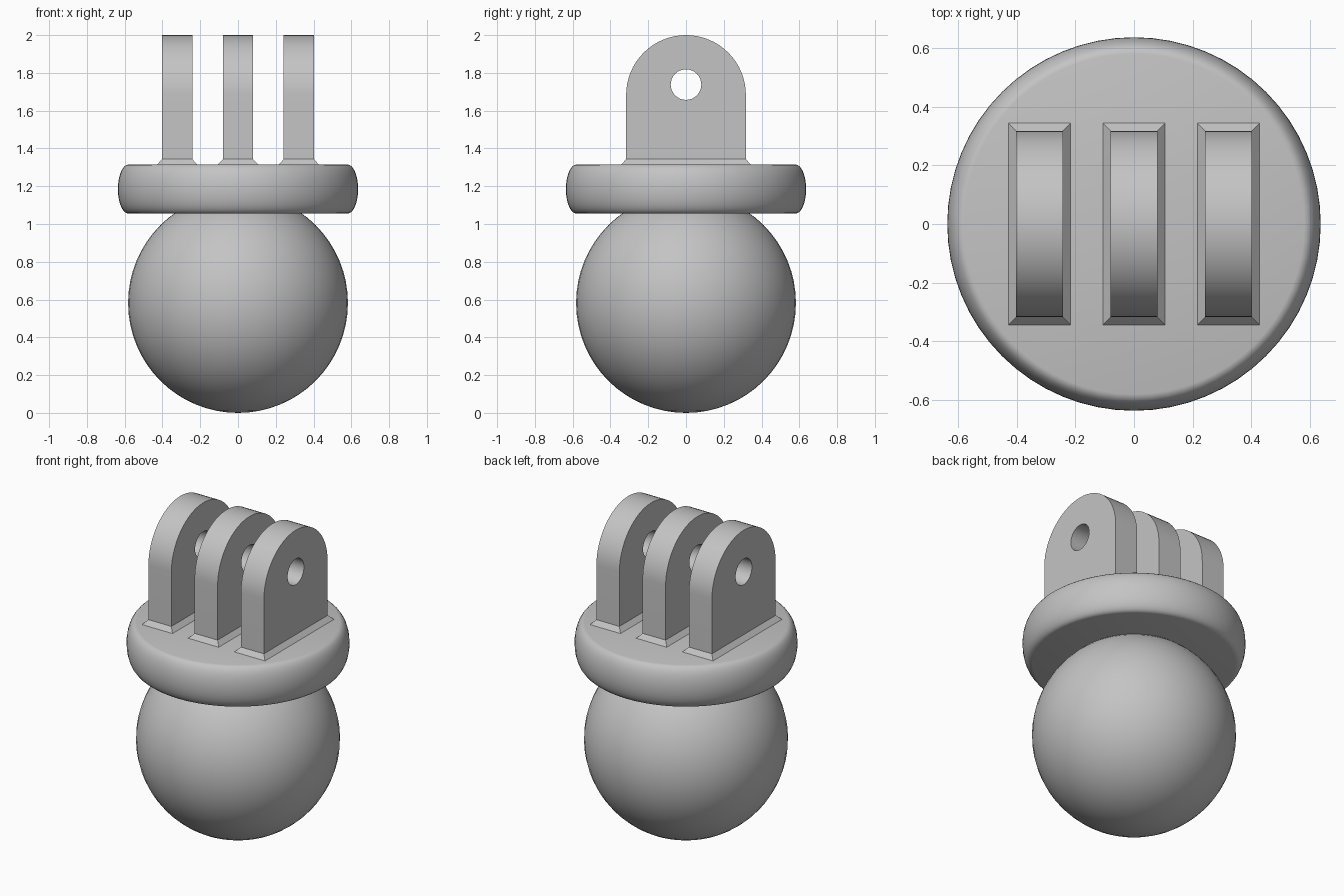
import bpy, bmesh, math
from mathutils import Matrix

if "Cube" in bpy.data.objects:
    bpy.data.objects.remove(bpy.data.objects["Cube"], do_unlink=True)

GREY = (0.55, 0.55, 0.55, 1)
grey = bpy.data.materials.new("plain grey")
grey.use_nodes = True
grey.diffuse_color = GREY
grey.node_tree.nodes["Principled BSDF"].inputs["Base Color"].default_value = GREY


def finish(name, bm):
    """Turn a bmesh into a smooth shaded object with sharp edges kept."""
    bmesh.ops.remove_doubles(bm, verts=bm.verts, dist=0.0001)
    bmesh.ops.recalc_face_normals(bm, faces=bm.faces)
    mesh = bpy.data.meshes.new(name)
    bm.to_mesh(mesh)
    bm.free()
    mesh.materials.append(grey)
    obj = bpy.data.objects.new(name, mesh)
    bpy.context.collection.objects.link(obj)
    bpy.ops.object.select_all(action='DESELECT')
    obj.select_set(True)
    bpy.context.view_layer.objects.active = obj
    bpy.ops.object.shade_smooth_by_angle(angle=math.radians(32))
    return obj


def arc(cx, cy, rx, ry, start, end, steps):
    angles = [math.radians(start + (end - start) * i / steps) for i in range(steps + 1)]
    return [(cx + rx * math.cos(a), cy + ry * math.sin(a)) for a in angles]


# Ball
R = 0.582
bm = bmesh.new()
bmesh.ops.create_uvsphere(bm, u_segments=48, v_segments=32, radius=R,
                          matrix=Matrix.Translation((0, 0, R)))
finish("ball", bm)

# Collar disc with a rounded rim, turned about the z axis
bm = bmesh.new()
profile = [(0, 1.055)] + arc(0.58, 1.185, 0.056, 0.13, -90, 90, 14) + [(0, 1.315)]
verts = [bm.verts.new((r, 0, z)) for r, z in profile]
edges = [bm.edges.new(pair) for pair in zip(verts, verts[1:])]
bmesh.ops.spin(bm, geom=verts + edges, cent=(0, 0, 0), axis=(0, 0, 1),
               angle=math.tau, steps=64)
finish("collar_disc", bm)

# Round-topped fin outline with a bolt hole
W, HALF = 0.317, 0.08
outline = [(-W, 1.3), (W, 1.3)] + arc(0, 2 - W, W, W, 0, 180, 32)
hole = arc(0, 1.738, 0.081, 0.081, 0, 360, 32)[:-1]
stand = Matrix.Rotation(math.pi / 2, 4, 'Z') @ Matrix.Rotation(math.pi / 2, 4, 'X')


def fin(name, x):
    curve = bpy.data.curves.new(name + "_outline", 'CURVE')
    curve.dimensions = '2D'
    curve.fill_mode = 'BOTH'
    curve.extrude = HALF
    for points in (outline, hole):
        spline = curve.splines.new('POLY')
        spline.points.add(len(points) - 1)
        for p, (u, v) in zip(spline.points, points):
            p.co = (u, v, 0, 1)
        spline.use_cyclic_u = True
    helper = bpy.data.objects.new(name + "_outline", curve)
    bpy.context.collection.objects.link(helper)
    mesh = bpy.data.meshes.new_from_object(
        helper.evaluated_get(bpy.context.evaluated_depsgraph_get()))
    bm = bmesh.new()
    bm.from_mesh(mesh)
    bpy.data.objects.remove(helper, do_unlink=True)
    bpy.data.meshes.remove(mesh)
    bm.transform(Matrix.Translation((x, 0, 0)) @ stand)
    finish(name, bm)


# Sloped foot around the base of a fin
def foot(name, x):
    bm = bmesh.new()
    bmesh.ops.create_cube(bm, size=2)
    for v in bm.verts:
        top = v.co.z > 0
        grow = 0 if top else 0.028
        v.co = (x + v.co.x * (HALF + grow), v.co.y * (W + grow), 1.343 if top else 1.313)
    finish(name, bm)


for side, x in (("right", -0.322), ("middle", 0), ("left", 0.322)):
    fin(side + "_fin", x)
    foot(side + "_fin_foot", x)
